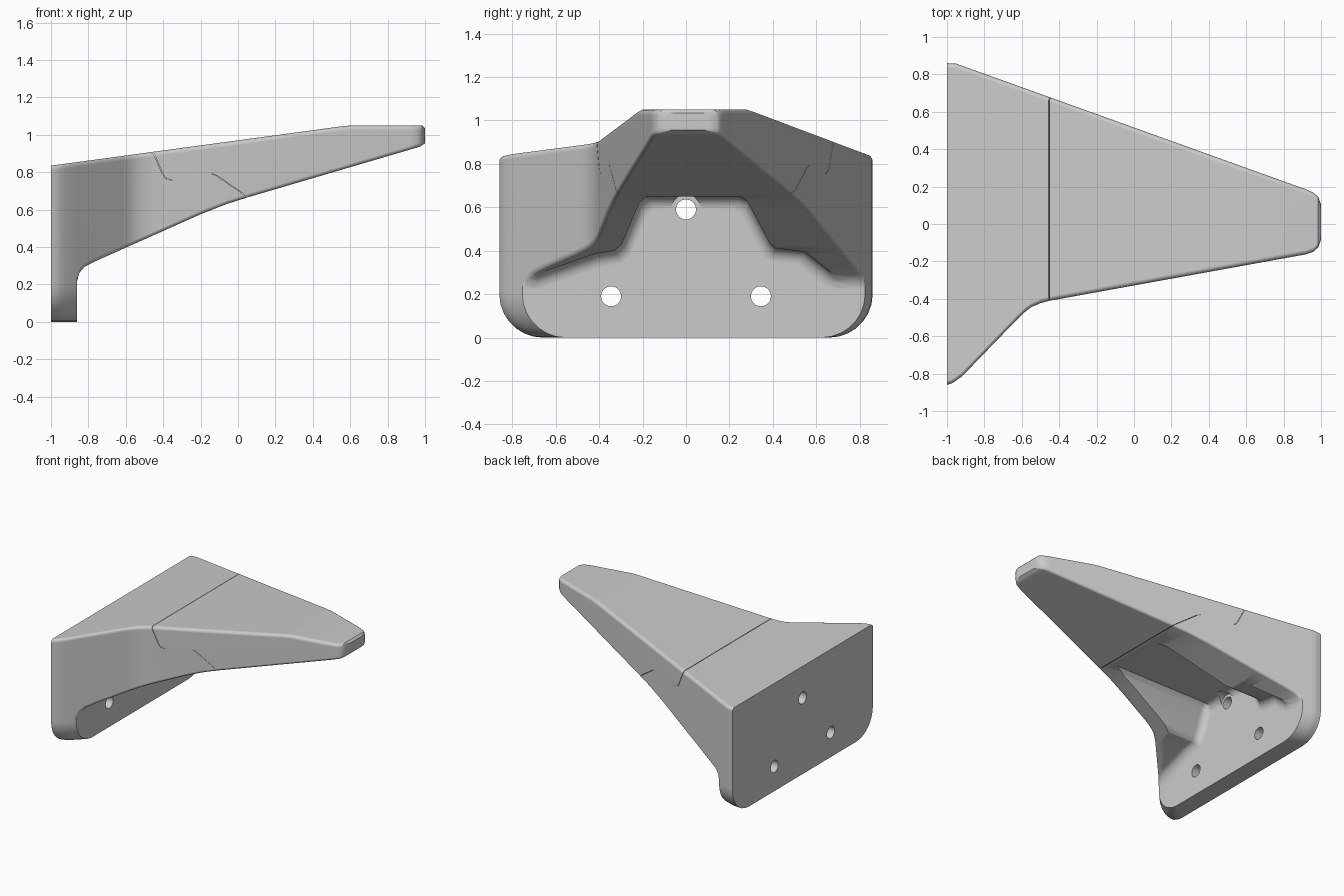
import bpy, bmesh, math

cube = bpy.data.objects.get("Cube")
if cube:
    bpy.data.objects.remove(cube, do_unlink=True)

# Outline and side profile of the bracket, each as (x, value)
FRONT = [(-1, -.86), (-.97, -.85), (-.92, -.815), (-.62, -.505), (-.585, -.472),
         (-.55, -.445), (-.5, -.423), (-.45, -.41), (.92, -.162), (.96, -.148), (.985, -.125), (1, -.085)]
BACK = [(-1, .86), (-.95, .857), (.92, .185), (.96, .167), (.985, .145), (1, .105)]
TOP = [(-1, .835), (.53, 1.042), (.6, 1.05), (.985, 1.05), (1, 1.035)]
BOTTOM = [(-1, 0), (-.861, 0), (-.86, .22), (-.85, .26), (-.82, .295), (-.76, .325),
          (-.2, .575), (-.06, .63), (.06, .668), (.975, .937), (1, .955)]
ROUNDING = [(-1, .2), (-.861, .2), (-.86, .02), (1, .02)]


def at(table, x):
    for (x0, v0), (x1, v1) in zip(table, table[1:]):
        if x <= x1:
            return v0 + (v1 - v0) * (x - x0) / (x1 - x0)
    return table[-1][1]


def loft(name, rings):
    """Solid skinned through closed rings with equal point counts."""
    bm = bmesh.new()
    loops = [[bm.verts.new(p) for p in ring] for ring in rings]
    n = len(loops[0])
    for a, b in zip(loops, loops[1:]):
        for i in range(n):
            j = (i + 1) % n
            bm.faces.new((a[i], a[j], b[j], b[i]))
    bm.faces.new(loops[0][::-1])
    bm.faces.new(loops[-1])
    bmesh.ops.recalc_face_normals(bm, faces=bm.faces)
    mesh = bpy.data.meshes.new(name)
    bm.to_mesh(mesh)
    bm.free()
    obj = bpy.data.objects.new(name, mesh)
    bpy.context.collection.objects.link(obj)
    return obj


def section(x, steps=7):
    """Rounded four-sided cross-section at x."""
    f, b, t, u = (at(tab, x) for tab in (FRONT, BACK, TOP, BOTTOM))
    low, high = at(ROUNDING, x), .025
    corners = [(f + low, u + low, low, 180), (b - low, u + low, low, 270),
               (b - high, t - high, high, 0), (f + high, t - high, high, 90)]
    ring = []
    for y, z, r, start in corners:
        for i in range(steps + 1):
            a = math.radians(start + 90 * i / steps)
            ring.append((x, y + r * math.cos(a), z + r * math.sin(a)))
    return ring


def bracket(name):
    xs = sorted({x for tab in (FRONT, BACK, TOP, BOTTOM) for x, _ in tab})
    return loft(name, [section(x) for x in xs])


def cut(obj, cutter, operation='DIFFERENCE'):
    mod = obj.modifiers.new("cut", 'BOOLEAN')
    mod.operation, mod.object, mod.solver = operation, cutter, 'EXACT'
    bpy.context.view_layer.objects.active = obj
    bpy.ops.object.modifier_apply(modifier=mod.name)
    bpy.data.objects.remove(cutter, do_unlink=True)


def seam_cutter(shift):
    """Region of the tip, bounded by the stepped joint."""
    seam = [(-.52, 1.06), (-.4, .79), (-.383, .766), (-.35, .756), (-.17, .793),
            (-.14, .793), (-.11, .781), (.2, .566)]
    shape = [(x + shift, z) for x, z in seam] + [(1.3, .5), (1.3, 1.3), (-.52, 1.3)]
    return loft("seam_cutter", [[(x, y, z) for x, z in shape] for y in (-1, 1)])


def pocket_cutter():
    """Stepped hollow under the base, filleted where it meets the plate."""
    ceiling = [(-.78, .26), (-.42, .385), (-.33, .40), (-.295, .43), (-.215, .62),
               (-.18, .65), (.25, .65), (.285, .625), (.385, .435), (.42, .41),
               (.55, .395), (.67, .3), (.78, .26)]
    shape = [(-.78, .1)] + ceiling + [(.78, .1)]
    radius, stations = .06, []
    for i in range(7):
        a = math.radians(15 * i)
        stations.append((-.859 + radius * (1 - math.cos(a)), radius * (1 - math.sin(a))))
    stations.append((.2, 0))
    return loft("pocket_cutter", [[(x, y - math.copysign(d * .6, y), z - d)
                                   for y, z in shape] for x, d in stations])


def rod(x0, x1, y, z, r, sides=32):
    turn = [2 * math.pi * i / sides for i in range(sides)]
    return loft("rod", [[(x, y + r * math.cos(a), z + r * math.sin(a)) for a in turn]
                        for x in (x0, x1)])


# Wall base with hollow underside and three screw holes
base = bracket("wall_base")
cut(base, seam_cutter(-.004))
cut(base, pocket_cutter())
cut(base, rod(-.859, -.78, 0, .59, .068))
for y, z in ((-.345, .19), (.345, .19), (0, .59)):
    cut(base, rod(-1.1, -.75, y, z, .046))

# Tapered tip
tip = bracket("support_tip")
cut(tip, seam_cutter(0), 'INTERSECT')

# Hidden core bridging the joint
core = loft("joint_core", [[(x, -.3, .69), (x, .48, .69), (x, .48, .88), (x, -.3, .88)]
                           for x in (-.44, .03)])

# Smooth shading with crisp edges
bpy.ops.object.select_all(action='DESELECT')
for obj in (base, tip):
    obj.select_set(True)
    bpy.context.view_layer.objects.active = obj
bpy.ops.object.shade_smooth_by_angle(angle=math.radians(30))
for obj in (base, tip):
    normals = obj.modifiers.new("weighted_normals", 'WEIGHTED_NORMAL')
    normals.keep_sharp = True
